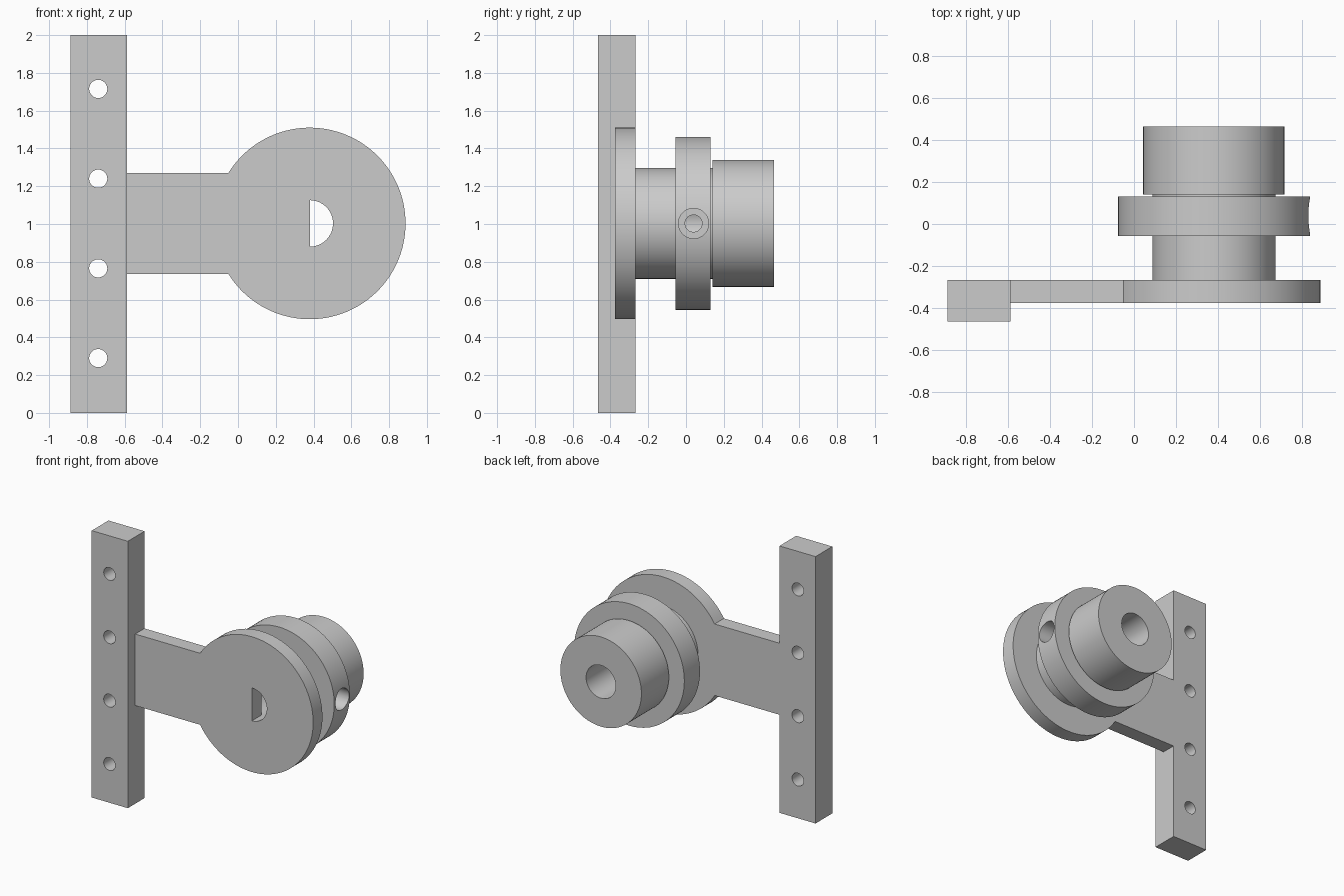
import bpy, bmesh
from math import pi, sin, cos, asin

if "Cube" in bpy.data.objects:
    bpy.data.objects.remove(bpy.data.objects["Cube"])

CX, CZ = 0.38, 1.003          # wheel axis, running along y
SEG = 96


def finish(ob):
    bm = bmesh.new()
    bm.from_mesh(ob.data)
    bmesh.ops.remove_doubles(bm, verts=bm.verts, dist=1e-4)
    bmesh.ops.recalc_face_normals(bm, faces=bm.faces)
    bm.to_mesh(ob.data)
    bm.free()
    select(ob)
    bpy.ops.object.shade_smooth_by_angle(angle=pi / 6)


def select(ob):
    bpy.ops.object.select_all(action='DESELECT')
    ob.select_set(True)
    bpy.context.view_layer.objects.active = ob


def arc(x, z, r, a0, a1, n):
    return [(x + r * cos(a0 + (a1 - a0) * i / n), z + r * sin(a0 + (a1 - a0) * i / n))
            for i in range(n + 1)]


def circle(x, z, r, n=48):
    return arc(x, z, r, 0, 2 * pi, n)[:-1]


def slab(name, loops, y0, y1):
    """Extrude x-z outlines (first outer, rest holes) from y0 to y1."""
    cu = bpy.data.curves.new(name, 'CURVE')
    cu.dimensions = '2D'
    cu.fill_mode = 'BOTH'
    cu.extrude = (y1 - y0) / 2
    for pts in loops:
        sp = cu.splines.new('POLY')
        sp.points.add(len(pts) - 1)
        for p, (x, z) in zip(sp.points, pts):
            p.co = (x, z, 0, 1)
        sp.use_cyclic_u = True
    ob = bpy.data.objects.new(name, cu)
    bpy.context.collection.objects.link(ob)
    ob.location.y = (y0 + y1) / 2
    ob.rotation_euler.x = pi / 2
    select(ob)
    bpy.ops.object.convert(target='MESH')
    ob = bpy.context.object
    finish(ob)
    return ob


def lathe(name, profile):
    """Turn a closed (radius, y) profile around the wheel axis."""
    bm = bmesh.new()
    rings = [[bm.verts.new((CX + r * cos(2 * pi * i / SEG), y, CZ + r * sin(2 * pi * i / SEG)))
              for r, y in profile] for i in range(SEG)]
    n = len(profile)
    for i in range(SEG):
        a, b = rings[i], rings[(i + 1) % SEG]
        for j in range(n):
            k = (j + 1) % n
            bm.faces.new((a[j], a[k], b[k], b[j]))
    bmesh.ops.recalc_face_normals(bm, faces=bm.faces)
    me = bpy.data.meshes.new(name)
    bm.to_mesh(me)
    bm.free()
    ob = bpy.data.objects.new(name, me)
    bpy.context.collection.objects.link(ob)
    return ob


def drill_x(ob, r, x0, x1, y, z):
    bpy.ops.mesh.primitive_cylinder_add(vertices=48, radius=r, depth=x1 - x0,
                                        location=((x0 + x1) / 2, y, z), rotation=(0, pi / 2, 0))
    cutter = bpy.context.object
    cutter.hide_render = True
    select(ob)
    mod = ob.modifiers.new('drill', 'BOOLEAN')
    mod.operation = 'DIFFERENCE'
    mod.solver = 'EXACT'
    mod.object = cutter
    bpy.ops.object.modifier_apply(modifier=mod.name)
    bpy.data.objects.remove(cutter)


# Upright mounting bar with four screw holes
bar = [(-0.887, 0), (-0.588, 0), (-0.588, 2), (-0.887, 2)]
slab('mounting_bar', [bar] + [circle(-0.74, 0.29 + 0.475 * i, 0.048) for i in range(4)],
     -0.465, -0.267)

# Arm and round plate in one outline, with a D-shaped shaft hole
R, half = 0.507, 0.268
a = pi - asin(half / R)
outline = [(-0.588, CZ + half), (-0.588, CZ - half)] + arc(CX, CZ, R, -a, a, SEG)
slab('arm_plate', [outline, arc(CX, CZ, 0.123, -pi / 2, pi / 2, 32)], -0.377, -0.267)

# Turned hub: neck, collar, narrow groove, end drum and round bore
hub = lathe('hub', [(0.123, -0.267), (0.293, -0.267), (0.293, -0.056), (0.457, -0.056),
                    (0.457, 0.13), (0.293, 0.13), (0.293, 0.14), (0.336, 0.14),
                    (0.336, 0.465), (0.123, 0.465)])

# Stepped set-screw hole in the side of the collar
drill_x(hub, 0.08, 0.67, 0.95, 0.04, CZ)
drill_x(hub, 0.045, 0.40, 0.95, 0.04, CZ)
finish(hub)
